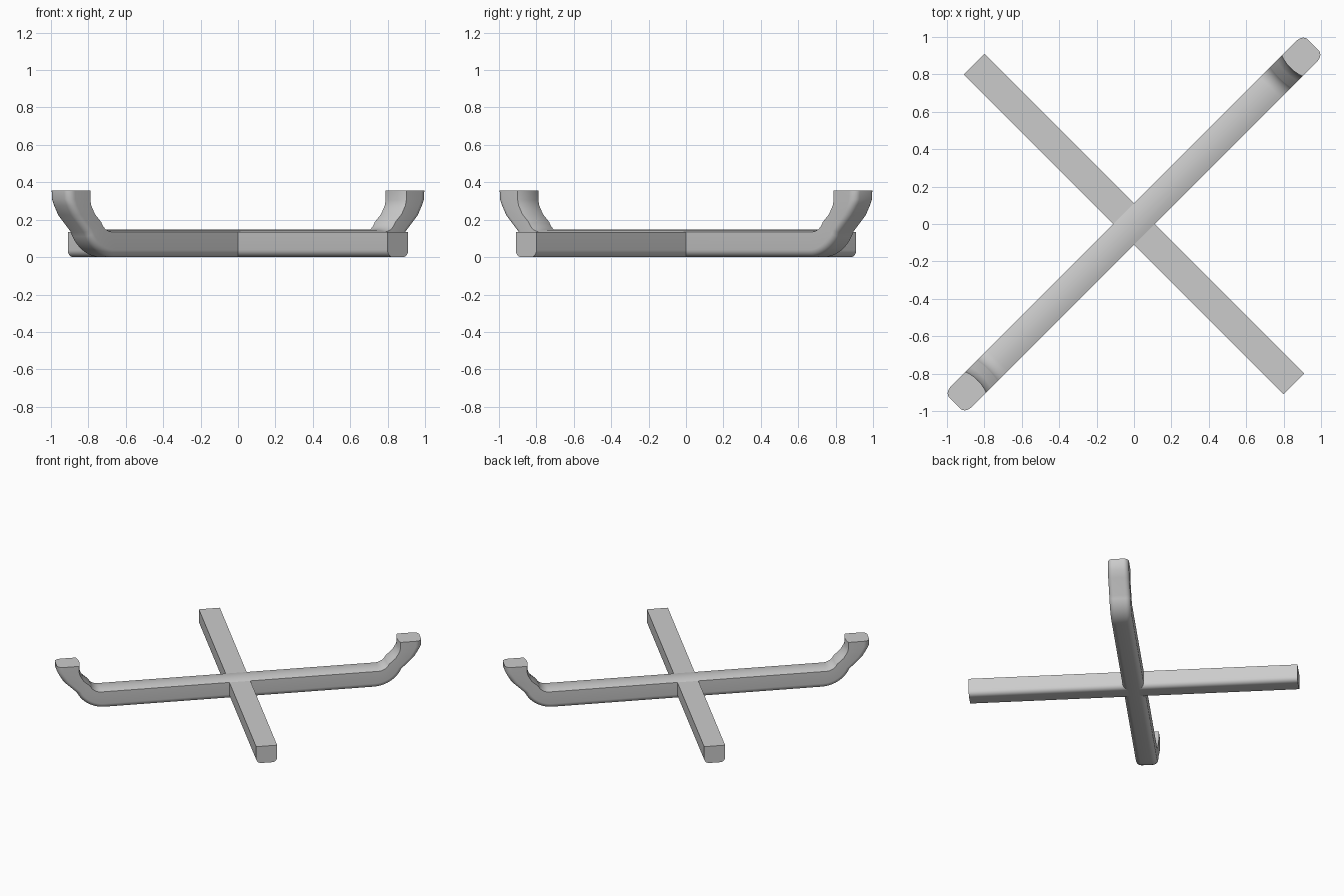
import bpy, bmesh, math

cube = bpy.data.objects.get("Cube")
if cube:
    bpy.data.objects.remove(cube, do_unlink=True)

grey = bpy.data.materials.new("plain grey")
grey.use_nodes = True
grey.diffuse_color = (0.6, 0.6, 0.6, 1)
grey.node_tree.nodes["Principled BSDF"].inputs["Base Color"].default_value = (0.6, 0.6, 0.6, 1)

HALF = 0.078    # half the bar width
CORNER = 0.038  # rounding of the lower edges
DEPTH = 0.135   # bar height at its sides


def section(crown):
    """Closed outline as (across, fraction from underside to top edge)."""
    right = []
    for i in range(7):
        a = math.pi / 2 * i / 6
        right.append((HALF - CORNER + CORNER * math.sin(a),
                      CORNER * (1 - math.cos(a)) / DEPTH))
    n = 10 if crown else 1
    top = []
    for i in range(n + 1):
        s = 1 - 2 * i / n
        top.append((HALF * s, 1 + crown * (1 - s * s)))
    left = [(-w, t) for w, t in reversed(right)]
    return left[-1:] + [(0, 0)] + right + top + left[:-1]


def loft(name, outline, stations, angle):
    """Skin the outline over stations of (underside point, top edge point)."""
    bm = bmesh.new()
    rings = []
    for (u0, z0), (u1, z1) in stations:
        rings.append([bm.verts.new((u0 + (u1 - u0) * t, -w, z0 + (z1 - z0) * t))
                      for w, t in outline])
    n = len(outline)
    for a, b in zip(rings, rings[1:]):
        for i in range(n):
            j = (i + 1) % n
            bm.faces.new((a[i], a[j], b[j], b[i]))
    bm.faces.new(rings[0])
    bm.faces.new(rings[-1])
    bmesh.ops.recalc_face_normals(bm, faces=bm.faces)
    mesh = bpy.data.meshes.new(name)
    bm.to_mesh(mesh)
    bm.free()
    mesh.materials.append(grey)
    ob = bpy.data.objects.new(name, mesh)
    bpy.context.collection.objects.link(ob)
    ob.rotation_euler.z = angle
    bpy.ops.object.select_all(action="DESELECT")
    ob.select_set(True)
    bpy.context.view_layer.objects.active = ob
    bpy.ops.object.shade_smooth_by_angle(angle=math.radians(35))
    return ob


def arc(centre, radius, start, end, steps):
    pts = []
    for i in range(steps + 1):
        a = start + (end - start) * i / steps
        pts.append((centre[0] + radius * math.sin(a), centre[1] - radius * math.cos(a)))
    return pts


# Straight cross bar
loft("straight_bar", section(0),
     [((s * 1.209, 0), (s * 1.209, DEPTH)) for s in (-1, 1)], math.radians(-45))

# Raised bar: a wide bend, a slanted neck, then a short upright tip
SLANT = math.radians(65)
under = arc((1.0, 0.23), 0.23, 0, SLANT, 10)
upper = arc((1.03, 0.225), 0.09, 0, SLANT, 10)
under += [(1.305, 0.225), (1.335, 0.275), (1.352, 0.31), (1.355, 0.355)]
upper += [(1.16, 0.23), (1.187, 0.275), (1.195, 0.305), (1.195, 0.355)]
end = list(zip(under, upper))
mirrored = [((-a[0], a[1]), (-b[0], b[1])) for a, b in reversed(end)]
loft("raised_bar", section(0.085), mirrored + end, math.radians(45))
